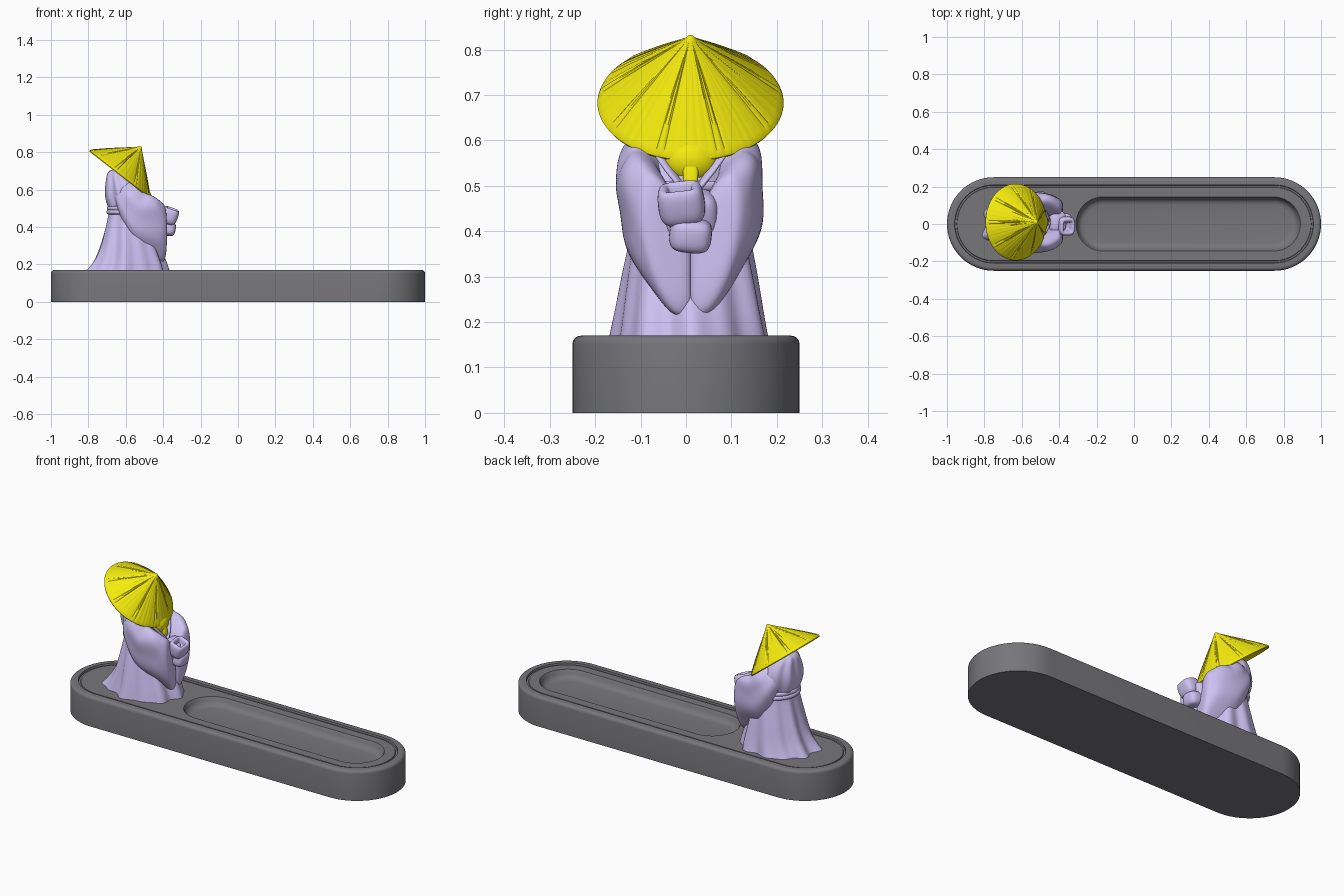
import bpy, bmesh, random
from math import sin, cos, pi, radians, exp
from mathutils import Vector as V, Matrix

if "Cube" in bpy.data.objects:
    bpy.data.objects.remove(bpy.data.objects["Cube"])

random.seed(4)
CY = 0.01          # the figure sits slightly off the centre line


def mat(name, rgb):
    m = bpy.data.materials.new(name)
    m.diffuse_color = (*rgb, 1)
    m.use_nodes = True
    m.node_tree.nodes["Principled BSDF"].inputs["Base Color"].default_value = m.diffuse_color
    return m


STRAW = mat("straw_yellow", (0.91, 0.83, 0.004))
CLOTH = mat("cloth_lilac", (0.61, 0.54, 0.90))
STONE = mat("dark_stone", (0.185, 0.18, 0.195))


def finish(name, bm, material=None, subsurf=0, angle=35):
    bmesh.ops.recalc_face_normals(bm, faces=bm.faces)
    me = bpy.data.meshes.new(name)
    bm.to_mesh(me)
    bm.free()
    ob = bpy.data.objects.new(name, me)
    bpy.context.collection.objects.link(ob)
    if material:
        me.materials.append(material)
    if subsurf:
        mod = ob.modifiers.new("smooth", 'SUBSURF')
        mod.levels = mod.render_levels = subsurf
    bpy.ops.object.select_all(action='DESELECT')
    ob.select_set(True)
    bpy.context.view_layer.objects.active = ob
    if subsurf:
        bpy.ops.object.shade_smooth()
    else:
        bpy.ops.object.shade_smooth_by_angle(angle=radians(angle))
    return ob


def loft(rings, caps=(True, True)):
    bm = bmesh.new()
    vs = [[bm.verts.new(p) for p in r] for r in rings]
    n = len(vs[0])
    for a, b in zip(vs, vs[1:]):
        for i in range(n):
            bm.faces.new((a[i], a[(i + 1) % n], b[(i + 1) % n], b[i]))
    if caps[0]:
        bm.faces.new(vs[0])
    if caps[1]:
        bm.faces.new(vs[-1])
    return bm


def stadium(x0, x1, r, z, n=32):
    pts = []
    for cx, start in ((x1 - r, -pi / 2), (x0 + r, pi / 2)):
        for i in range(n + 1):
            a = start + pi * i / n
            pts.append(V((cx + r * cos(a), r * sin(a), z)))
    return pts


# Base: rounded outer rim, stepped inner field and a filleted tray
rings = [stadium(-1, 1, 0.25, 0)]
for i in range(5):
    a = i / 4 * pi / 2
    k = 0.018 * (1 - cos(a))
    rings.append(stadium(-1 + k, 1 - k, 0.25 - k, 0.152 + 0.018 * sin(a)))
for k, z in ((0.041, 0.17), (0.043, 0.160), (0.052, 0.160), (0.054, 0.165)):
    rings.append(stadium(-1 + k, 1 - k, 0.25 - k, z))
for k, z in ((0, 0.165), (0.004, 0.160), (0.008, 0.145), (0.016, 0.132),
             (0.028, 0.123), (0.045, 0.120)):
    rings.append(stadium(-0.31 + k, 0.89 - k, 0.145 - k, z))
finish("base_tray", loft(rings), STONE)

# Robe: elliptical sections with folds that deepen toward the hem
# z, back x, front x, half width, fold depth
robe = [(0.160, -0.800, -0.375, 0.176, 0.015), (0.20, -0.775, -0.385, 0.168, 0.014),
        (0.25, -0.750, -0.405, 0.159, 0.012), (0.32, -0.728, -0.43, 0.147, 0.010),
        (0.40, -0.708, -0.45, 0.130, 0.007), (0.47, -0.692, -0.465, 0.115, 0.004),
        (0.50, -0.690, -0.47, 0.113, 0.004), (0.53, -0.708, -0.48, 0.122, 0.007),
        (0.59, -0.714, -0.50, 0.130, 0.008), (0.64, -0.708, -0.53, 0.112, 0.006),
        (0.68, -0.702, -0.57, 0.082, 0.004), (0.71, -0.690, -0.59, 0.055, 0.0)]
rings = []
for z, xb, xf, w, d in robe:
    ring = []
    for i in range(80):
        a = 2 * pi * i / 80
        f = d * (0.6 * sin(7 * a + 3 * z) + 0.5 * sin(11 * a + 1 + 5 * z))
        # trailing hem corner at the back
        da = a - 1.13 * pi
        f += 0.035 * exp(-(da / 0.16) ** 2) * max(0, (0.30 - z) / 0.14) ** 1.5
        ring.append(V(((xb + xf) / 2 + ((xf - xb) / 2 + f) * cos(a),
                       CY + (w + f - d * 0.5) * sin(a), z)))
    rings.append(ring)
finish("robe", loft(rings, (False, True)), CLOTH, 1)

# Belt: two stacked bands round the waist
for name, z, rx in (("belt_lower", 0.479, 0.116), ("belt_upper", 0.500, 0.114)):
    rings = []
    for j in range(9):
        b = -pi / 2 + pi * j / 8
        rings.append([V((-0.579 + (rx + 0.008 * cos(b)) * cos(2 * pi * i / 64),
                         CY + (rx + 0.003 + 0.008 * cos(b)) * sin(2 * pi * i / 64),
                         z + 0.011 * sin(b))) for i in range(64)])
    finish(name, loft(rings), CLOTH)

# Sleeves: section centre, tall half-vector, wide half-vector; they meet in front
sleeve = [((-0.605, 0.055, 0.650), (0.05, 0, 0.01), (0, 0.045, -0.01)),
          ((-0.595, 0.096, 0.600), (0.070, 0, 0.04), (0, 0.056, -0.02)),
          ((-0.568, 0.106, 0.525), (0.058, 0, 0.08), (0, 0.055, 0)),
          ((-0.535, 0.104, 0.455), (0.035, 0.008, 0.125), (0, 0.060, 0)),
          ((-0.490, 0.094, 0.425), (0.015, 0.025, 0.150), (0.01, 0.060, 0)),
          ((-0.440, 0.072, 0.392), (0.0, 0.040, 0.168), (0.015, 0.062, 0)),
          ((-0.408, 0.056, 0.370), (0.0, 0.036, 0.162), (0.012, 0.058, 0)),
          ((-0.390, 0.050, 0.370), (0.0, 0.030, 0.148), (0.010, 0.050, 0)),
          ((-0.384, 0.047, 0.370), (0.0, 0.020, 0.095), (0.006, 0.030, 0))]
for name, s in (("sleeve_left", 1), ("sleeve_right", -1)):
    rings = []
    for k, (c, a, b) in enumerate(sleeve):
        ring = []
        for i in range(40):
            t = 2 * pi * i / 40
            fold = 1 + (0.09 * sin(5 * t + 1.1 * k + s) if 0 < k < 6 else 0)
            p = V(c) + V(a) * cos(t) + V(b) * sin(t) * fold
            ring.append(V((p.x, CY + s * max(p.y, -0.002), p.z)))
        rings.append(ring)
    finish(name, loft(rings), CLOTH, 2)

# Collar: two lapels crossing in a V over the chest
for name, s in (("lapel_left", 1), ("lapel_right", -1)):
    rings = []
    for c in ((-0.60, 0.080, 0.66), (-0.53, 0.083, 0.61), (-0.485, 0.062, 0.55),
              (-0.462, 0.016, 0.495), (-0.455, -0.01, 0.46)):
        rings.append([V((c[0] + 0.014 * cos(t), CY + s * (c[1] + 0.02 * sin(t)),
                         c[2] + 0.012 * sin(t)))
                      for t in [2 * pi * i / 12 for i in range(12)]])
    finish(name, loft(rings), CLOTH, 1)


def rounded_block(name, loc, size, rot, hole=False, material=CLOTH):
    bm = bmesh.new()
    bmesh.ops.create_cube(bm, size=1)
    bmesh.ops.subdivide_edges(bm, edges=bm.edges[:], cuts=1, use_grid_fill=True)
    for v in bm.verts:
        v.co *= 0.75 + 0.25 * (0.5 / v.co.length)
    if hole:   # socket for an incense stick
        top = [f for f in bm.faces if f.calc_center_median().z > 0.4]
        bmesh.ops.inset_region(bm, faces=top, thickness=0.27)
        bmesh.ops.inset_region(bm, faces=top, thickness=0.03)
        for v in {v for f in top for v in f.verts}:
            v.co.z -= 0.45
    M = Matrix.Translation(loc) @ Matrix.Rotation(rot[1], 4, 'Y') \
        @ Matrix.Rotation(rot[0], 4, 'X') @ Matrix.Diagonal((*size, 1))
    bm.transform(M)
    finish(name, bm, material, 2)


# Hands: stacked fists and wrists disappearing into the sleeves
rounded_block("upper_fist", (-0.366, -0.010, 0.460), (0.095, 0.108, 0.095), (0.12, 0.35), True)
rounded_block("lower_fist", (-0.376, 0.010, 0.392), (0.090, 0.098, 0.080), (-0.1, 0.2))
rounded_block("wrists", (-0.415, CY, 0.435), (0.10, 0.13, 0.12), (0, 0.3))


def blob(name, loc, size, material):
    bm = bmesh.new()
    bmesh.ops.create_uvsphere(bm, u_segments=24, v_segments=16, radius=1)
    bm.transform(Matrix.Translation(loc) @ Matrix.Diagonal((*size, 1)))
    finish(name, bm, material, 0, 60)


# Head under the hat, with chin and hanging tie
blob("head", (-0.590, CY, 0.620), (0.078, 0.068, 0.085), STRAW)
blob("chin", (-0.503, CY, 0.556), (0.042, 0.062, 0.050), STRAW)
rounded_block("chin_tie", (-0.472, CY, 0.532), (0.024, 0.036, 0.075), (0, -0.25),
              False, STRAW)

# Hat: tilted hollow cone with straw grooves and nine double ribs
SEG = 270
straw = [random.choice((0, 0, -0.0004, -0.0010)) for _ in range(SEG)]
for k in range(9):
    c = 15 + 30 * k
    for off, h in ((-2, -0.002), (-1, 0.0010), (0, 0.0014), (1, 0.0010), (2, -0.002)):
        straw[c + off] = h
# radius, height, groove strength
profile = [(0.002, 0.183, 0), (0.007, 0.181, 0), (0.012, 0.175, 0), (0.018, 0.168, 0.15),
           (0.05, 0.140, 0.5), (0.10, 0.097, 1), (0.15, 0.053, 1), (0.193, 0.013, 1),
           (0.202, 0.004, 0.3), (0.205, -0.003, 0), (0.202, -0.008, 0), (0.194, -0.006, 0),
           (0.12, 0.052, 0), (0.01, 0.150, 0)]
rings = []
for r, z, g in profile:
    rings.append([V(((r + 0.66 * g * straw[i]) * cos(2 * pi * i / SEG),
                     (r + 0.66 * g * straw[i]) * sin(2 * pi * i / SEG),
                     z + 0.75 * g * straw[i])) for i in range(SEG)])
bm = loft(rings)
bm.transform(Matrix.Translation((-0.630, CY, 0.685)) @ Matrix.Rotation(radians(38), 4, 'Y'))
finish("straw_hat", bm, STRAW, 0, 30)
